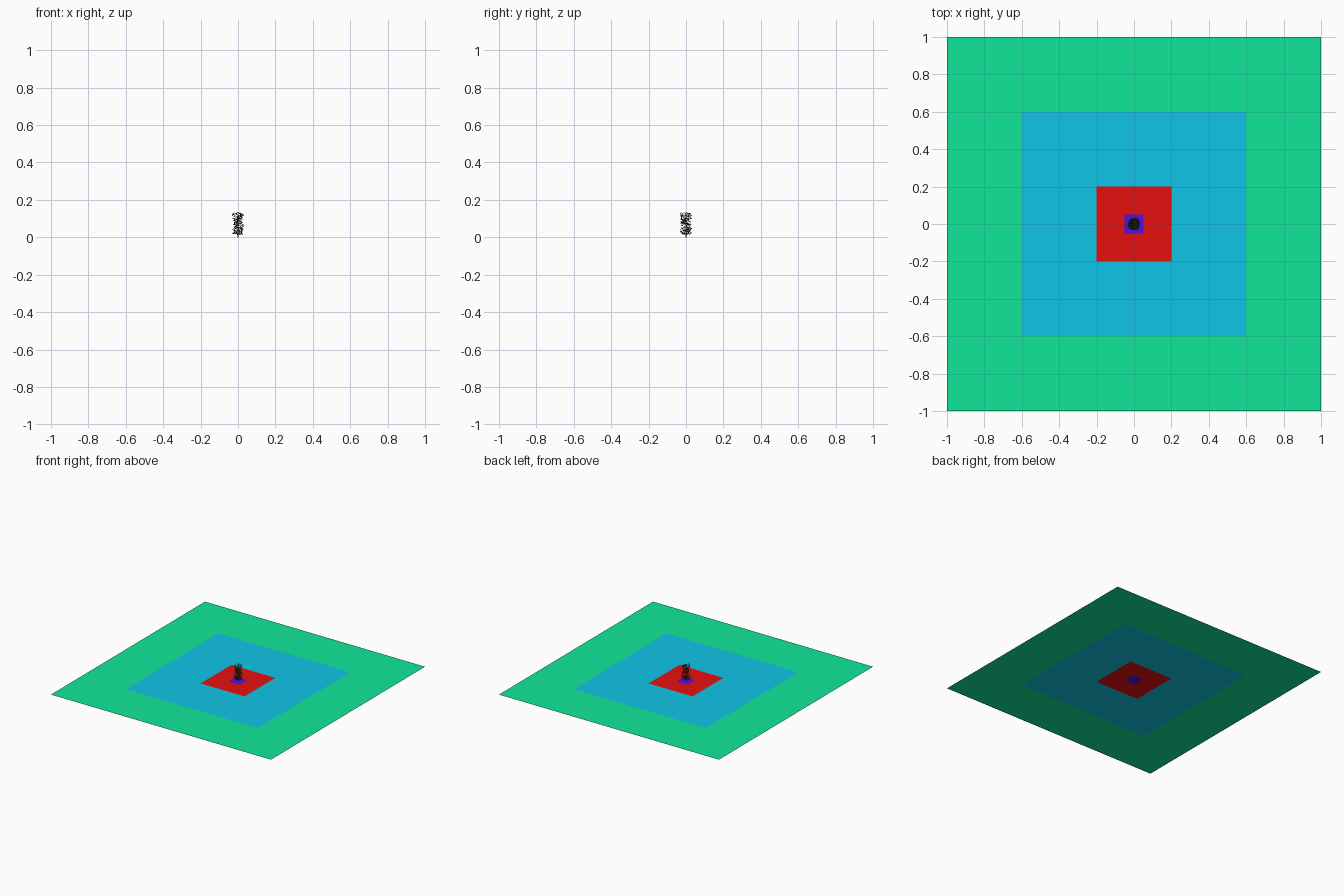
import bpy, bmesh, math, random
from mathutils import Vector, Matrix

if "Cube" in bpy.data.objects:
    bpy.data.objects.remove(bpy.data.objects["Cube"])

random.seed(4)


def material(name, rgb):
    m = bpy.data.materials.new(name)
    m.diffuse_color = (*rgb, 1)
    m.use_nodes = True
    m.node_tree.nodes["Principled BSDF"].inputs["Base Color"].default_value = m.diffuse_color
    return m


def add_object(name, bm, mats):
    me = bpy.data.meshes.new(name)
    bm.to_mesh(me)
    bm.free()
    for m in mats:
        me.materials.append(m)
    ob = bpy.data.objects.new(name, me)
    bpy.context.collection.objects.link(ob)
    return ob


def square(bm, half):
    return [bm.verts.new((x * half, y * half, 0))
            for x, y in ((-1, -1), (1, -1), (1, 1), (-1, 1))]


# Flat ground: nested square bands that meet edge to edge
def ground_band(name, outer, inner, rgb):
    bm = bmesh.new()
    a = square(bm, outer)
    if inner:
        b = square(bm, inner)
        for i in range(4):
            j = (i + 1) % 4
            bm.faces.new((a[i], a[j], b[j], b[i]))
    else:
        bm.faces.new(a)
    add_object(name, bm, [material(name, rgb)])


ground_band("outer_ground", 1.0, 0.6, (0.005, 0.8, 0.32))
ground_band("middle_ground", 0.6, 0.2, (0.005, 0.56, 0.8))
ground_band("inner_ground", 0.2, 0.05, (0.8, 0.005, 0.005))
ground_band("plant_bed", 0.05, 0, (0.08, 0.005, 0.8))

# Thin stem hidden inside the foliage
bm = bmesh.new()
bmesh.ops.create_cone(bm, segments=6, radius1=0.003, radius2=0.0015, depth=0.12,
                      matrix=Matrix.Translation((0, 0, 0.06)))
add_object("stem", bm, [material("stem", (0.03, 0.035, 0.006))])

# Foliage: small folded leaves pointing outward around the stem
bm = bmesh.new()
for i in range(420):
    z = random.uniform(0.014, 0.132)
    limit = 0.031 if z > 0.1 or z < 0.07 else 0.027
    r = limit * math.sqrt(random.random())
    a = random.uniform(0, math.tau)
    length = random.uniform(0.008, 0.013)
    w = length * 0.28
    rot = (Matrix.Rotation(a + random.uniform(-0.7, 0.7), 4, 'Z')
           @ Matrix.Rotation(random.uniform(-0.9, 0.7), 4, 'Y')
           @ Matrix.Rotation(random.uniform(-1.2, 1.2), 4, 'X'))
    place = Matrix.Translation((r * math.cos(a), r * math.sin(a), z)) @ rot
    base, left, tip, right = [bm.verts.new(place @ Vector(p)) for p in (
        (-length / 2, 0, 0), (0, w, w * 0.3), (length / 2, 0, 0), (0, -w, w * 0.3))]
    tone = random.randrange(2)
    for tri in ((base, tip, left), (base, right, tip)):
        bm.faces.new(tri).material_index = tone
add_object("foliage", bm, [material("leaf_dark", (0.02, 0.05, 0.005)),
                           material("leaf_light", (0.045, 0.085, 0.006))])
